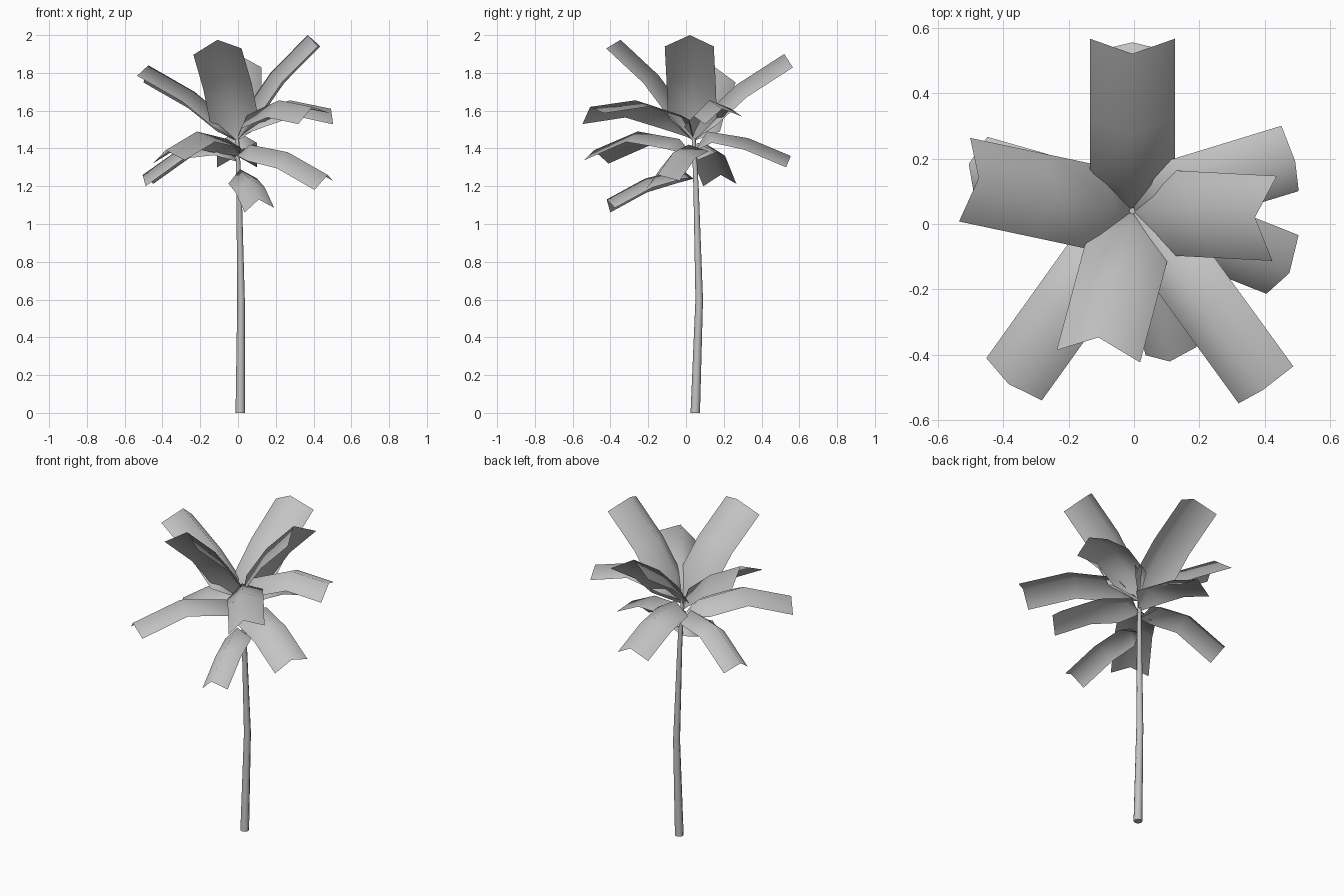
import bpy
import bmesh
from math import radians, cos, sin, pi
from mathutils import Vector, Matrix

cube = bpy.data.objects.get("Cube")
if cube:
    bpy.data.objects.remove(cube, do_unlink=True)

# One plain grey for the whole tree
grey = bpy.data.materials.new("plain grey")
grey.use_nodes = True
colour = (0.55, 0.55, 0.55, 1)
grey.diffuse_color = colour
grey.node_tree.nodes["Principled BSDF"].inputs["Base Color"].default_value = colour

UP = Vector((0, 0, 1))
CROWN = Vector((-0.005, 0.04, 0))


def finish(name, bm):
    """Turn a bmesh into a smooth shaded object."""
    for face in bm.faces:
        face.smooth = True
    mesh = bpy.data.meshes.new(name)
    bm.to_mesh(mesh)
    bm.free()
    mesh.materials.append(grey)
    obj = bpy.data.objects.new(name, mesh)
    bpy.context.collection.objects.link(obj)
    return obj


def frond(name, azimuth, reach, stations, heights, half_width, drop, roll):
    """Folded leaf: a bent rib with a strip falling away on each side."""
    angle = radians(azimuth)
    outward = Vector((cos(angle), sin(angle), 0))
    side = UP.cross(outward)
    rib = [CROWN + outward * reach * t + UP * z for t, z in zip(stations, heights)]
    bm = bmesh.new()
    root = bm.verts.new(rib[0])
    rows = []
    for i in range(1, len(rib)):
        along = (rib[i] - rib[i - 1]).normalized()
        if i + 1 < len(rib):
            along = (along + (rib[i + 1] - rib[i]).normalized()).normalized()
        # A positive roll lifts the leaf's left edge
        across = Matrix.Rotation(radians(roll), 3, along) @ side
        normal = along.cross(across)
        rows.append([bm.verts.new(rib[i] + across * half_width * s - normal * drop * abs(s))
                     for s in (1, 0, -1)])
    # Pointed base
    for k in (0, 1):
        bm.faces.new((root, rows[0][k + 1], rows[0][k]))
    # Strips out to the notched tip
    for a, b in zip(rows, rows[1:]):
        for k in (0, 1):
            bm.faces.new((a[k], a[k + 1], b[k + 1], b[k]))
    return finish(name, bm)


def trunk(rings, sides=8):
    """Slim bent stem lofted through rings of (centre, radius)."""
    bm = bmesh.new()
    loops = []
    for centre, radius in rings:
        loops.append([bm.verts.new(Vector(centre) + radius * Vector(
            (cos(2 * pi * k / sides), sin(2 * pi * k / sides), 0))) for k in range(sides)])
    for a, b in zip(loops, loops[1:]):
        for k in range(sides):
            n = (k + 1) % sides
            bm.faces.new((a[k], a[n], b[n], b[k]))
    bm.faces.new(loops[0][::-1])
    bm.faces.new(loops[-1])
    obj = finish("trunk", bm)
    bpy.context.view_layer.objects.active = obj
    obj.select_set(True)
    bpy.ops.object.shade_smooth_by_angle(angle=radians(50))
    obj.select_set(False)


trunk([((0.012, 0.049, 0), 0.025), ((0.016, 0.07, 0.6), 0.02),
       ((0.005, 0.053, 1.2), 0.014), ((-0.005, 0.04, 1.47), 0.01)])

# Upper fronds rise steeply: name, azimuth, reach, tip height, roll
BASE = 1.44
for name, azimuth, reach, tip, roll in (
        ("back", 90, 0.48, 1.9, 0),
        ("left", -3, 0.375, 2.0, 0),
        ("right", 168, 0.48, 1.84, 9),
        ("front", -105, 0.4, 1.975, 10)):
    heights = [BASE + (tip - BASE) * f for f in (0, 0.28, 0.65, 1)]
    frond("upper_frond_" + name, azimuth, reach, (0, 0.1, 0.48, 1),
          heights, 0.13, 0.085, roll)

# Lower fronds arch over: name, azimuth, reach, rib heights, half width, roll
for name, azimuth, reach, heights, half_width, roll in (
        ("front_left", -54, 0.677, (1.45, 1.58, 1.655, 1.62), 0.105, 16),
        ("back_left", 17, 0.52, (1.46, 1.58, 1.655, 1.61), 0.105, 11),
        ("front_right", -125.6, 0.65, (1.36, 1.45, 1.49, 1.39), 0.107, 5),
        ("back", 90, 0.515, (1.38, 1.49, 1.455, 1.36), 0.105, 0),
        ("left", -21.6, 0.516, (1.36, 1.42, 1.38, 1.26), 0.105, 15),
        ("right", 164, 0.52, (1.33, 1.43, 1.415, 1.26), 0.09, -5),
        ("front", -76, 0.474, (1.24, 1.29, 1.24, 1.13), 0.08, 10)):
    frond("lower_frond_" + name, azimuth, reach, (0, 0.14, 0.56, 1),
          heights, half_width, 0.065, roll)
